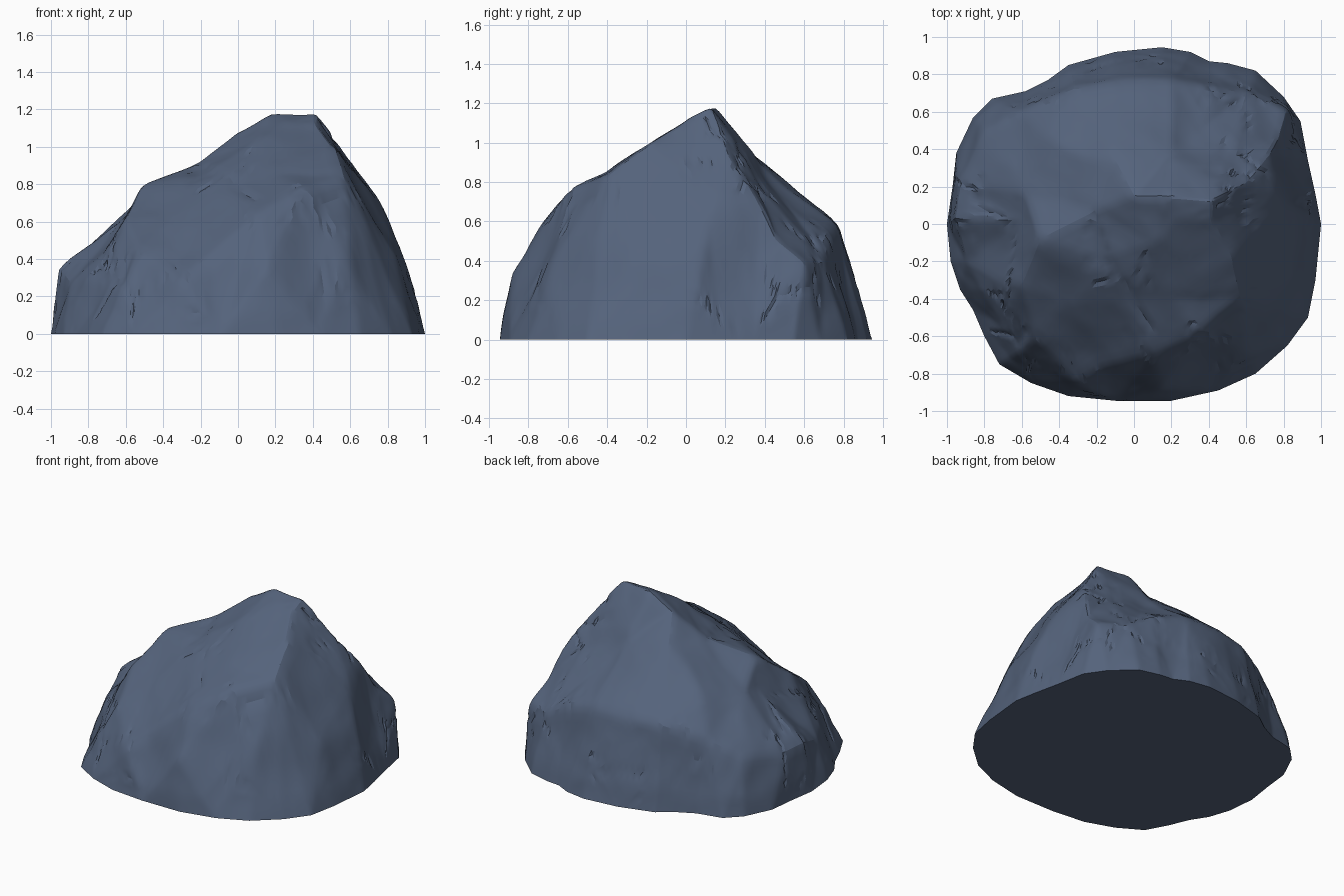
import bpy, bmesh
from mathutils import Vector, noise
from mathutils.geometry import delaunay_2d_cdt

if "Cube" in bpy.data.objects:
    bpy.data.objects.remove(bpy.data.objects["Cube"])

# Footprint on the ground, counter-clockwise
FOOT = [(1, 0), (.97, .16), (.93, .34), (.89, .55), (.8, .68), (.65, .82), (.5, .86), (.4, .87), (.3, .92),
        (.15, .945), (-.1, .92), (-.35, .85), (-.46, .77), (-.58, .71), (-.76, .67), (-.86, .57),
        (-.95, .38), (-.97, .2), (-1, 0), (-.98, -.2), (-.93, -.35), (-.86, -.46), (-.8, -.6),
        (-.72, -.75), (-.55, -.85), (-.35, -.92), (-.1, -.945), (.2, -.945), (.45, -.89),
        (.65, -.8), (.82, -.65), (.93, -.5), (.97, -.3)]

# Break lines of the rock: neighbouring points are joined by an edge
RIDGES = [
    # summit and left ridge
    [(-.5, -.08, .8), (-.2, .07, .91), (0, .15, 1.08), (.18, .15, 1.18), (.42, .13, 1.18)],
    # right ridge down to the back corner
    [(.42, .13, 1.18), (.6, .22, .93), (.72, .37, .7), (.78, .47, .5), (.81, .6, .38)],
    # front brow
    [(.42, .13, 1.18), (.42, .02, 1.13), (.52, -.2, .98), (.57, -.4, .84), (.35, -.58, .76), (.1, -.7, .63)],
    # front left crease
    [(-.5, -.08, .8), (-.36, -.45, .59), (-.15, -.76, .43)],
    # left corner
    [(-.5, -.08, .8), (-.6, -.32, .61), (-.52, -.62, .43), (-.64, -.7, .2)],
    # back shoulder
    [(-.93, .22, .34), (-.8, .5, .38), (-.6, .6, .49), (-.32, .72, .57), (-.1, .765, .58),
     (.2, .765, .575), (.45, .72, .5), (.62, .7, .4)],
    # left ledge, back and outer edge
    [(-.5, -.08, .8), (-.61, .02, .62), (-.58, .17, .66)],
    [(-.93, .22, .34), (-.96, .03, .35), (-.9, -.2, .27), (-.8, -.36, .28), (-.7, -.54, .25)],
]
# Loose spots: back slope, front facet, walls
SPOTS = [(-.1, .34, .94), (-.4, .42, .74), (.2, .38, .89), (.36, .5, .69), (.52, .36, .79),
         (.2, -.4, .84), (-.1, -.4, .75), (-.2, -.2, .83), (.1, -.1, 1.03), (.28, .02, 1.13),
         (.8, .12, .63), (.82, -.25, .45), (.91, .06, .33), (.6, -.68, .35), (.15, -.88, .34),
         (-.3, -.85, .28), (.84, .5, .28), (.15, .86, .29), (-.3, .8, .28), (-.72, -.3, .42)]

verts, index = [], {}


def vid(p):
    """Index of a point, shared between lines."""
    if p not in index:
        index[p] = len(verts)
        verts.append(Vector(p))
    return index[p]


foot = [vid((x, y, 0)) for x, y in FOOT]
edges = []
for line in RIDGES:
    ids = [vid(p) for p in line]
    edges += list(zip(ids, ids[1:]))
for p in SPOTS:
    vid(p)
out = delaunay_2d_cdt([v.to_2d() for v in verts], edges, [foot], 1, 1e-5)

# Faceted rock shell
bm = bmesh.new()
shell = []
for co, src in zip(out[0], out[3]):
    z = verts[src[0]].z if src else .5
    shell.append(bm.verts.new((co.x, co.y, z)))
for f in out[2]:
    bm.faces.new([shell[i] for i in f])

# Weathering: finer mesh, softened breaks, shallow chips
bmesh.ops.subdivide_edges(bm, edges=bm.edges[:], cuts=9, use_grid_fill=True)
bmesh.ops.triangulate(bm, faces=bm.faces[:])
inner = [v for v in bm.verts if not v.is_boundary]
for _ in range(2):
    bmesh.ops.smooth_vert(bm, verts=inner, factor=.5, use_axis_x=True, use_axis_y=True, use_axis_z=True)
bm.normal_update()
for v in inner:
    n = noise.fractal(v.co * 3.0, 1.0, 2.0, 4)
    chip = noise.voronoi(v.co * 3.2)[0]
    crack = max(0, .06 - (chip[1] - chip[0])) if noise.noise(v.co * 2.0) > .15 else 0
    d = v.normal * (.008 * n + .02 * (chip[0] - .35) - .2 * crack)
    v.co += d * min(1, v.co.z / .12)
    v.co.z = max(v.co.z, .002)

# Flat underside
rim = [e for e in bm.edges if e.is_boundary]
bmesh.ops.contextual_create(bm, geom=rim)
bmesh.ops.recalc_face_normals(bm, faces=bm.faces[:])
mesh = bpy.data.meshes.new("rock")
bm.to_mesh(mesh)
bm.free()

rock = bpy.data.objects.new("rock", mesh)
bpy.context.collection.objects.link(rock)
slate = bpy.data.materials.new("slate blue stone")
slate.diffuse_color = (.09, .125, .2, 1)
slate.use_nodes = True
slate.node_tree.nodes["Principled BSDF"].inputs["Base Color"].default_value = slate.diffuse_color
mesh.materials.append(slate)
bpy.context.view_layer.objects.active = rock
rock.select_set(True)
bpy.ops.object.shade_smooth_by_angle(angle=.35)
